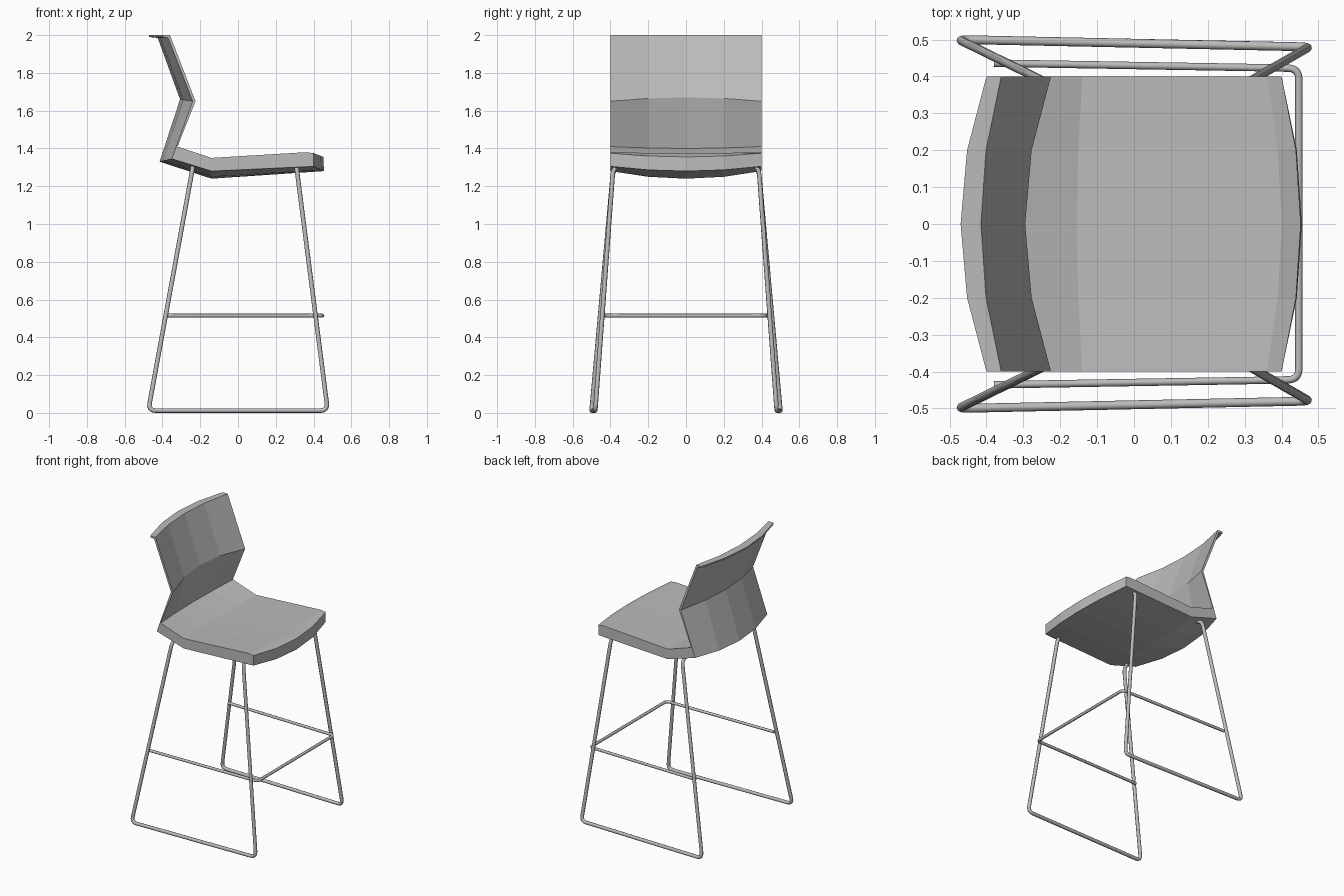
import bpy, bmesh
from mathutils import Vector

cube = bpy.data.objects.get("Cube")
if cube:
    bpy.data.objects.remove(cube, do_unlink=True)

grey = bpy.data.materials.new("mid grey")
grey.use_nodes = True
colour = (0.5, 0.5, 0.5, 1)
grey.diffuse_color = colour
grey.node_tree.nodes["Principled BSDF"].inputs["Base Color"].default_value = colour


def add_object(name, data):
    obj = bpy.data.objects.new(name, data)
    data.materials.append(grey)
    bpy.context.collection.objects.link(obj)
    return obj


def loft(name, profile, stations, half):
    """Sweep a closed x-z profile across y, blending side points to centre points."""
    bm = bmesh.new()
    rings = []
    for y in stations:
        t = 1 - (y / half) ** 2
        rings.append([bm.verts.new((sx + (cx - sx) * t, y, sz + (cz - sz) * t))
                      for sx, sz, cx, cz in profile])
    n = len(profile)
    for a, b in zip(rings, rings[1:]):
        for i in range(n):
            j = (i + 1) % n
            bm.faces.new((a[i], a[j], b[j], b[i]))
    bm.faces.new(rings[0])
    bm.faces.new(rings[-1])
    bmesh.ops.recalc_face_normals(bm, faces=bm.faces)
    bmesh.ops.triangulate(bm, faces=[f for f in bm.faces if len(f.verts) > 4])
    mesh = bpy.data.meshes.new(name)
    bm.to_mesh(mesh)
    bm.free()
    return add_object(name, mesh)


def tube(name, corners, fillet, radius=0.012):
    """Round tube along a path, with its inner corners rounded."""
    pts = [Vector(c) for c in corners]
    path = [pts[0]]
    for before, p, after in zip(pts, pts[1:], pts[2:]):
        a = p + (before - p).normalized() * fillet
        b = p + (after - p).normalized() * fillet
        for k in range(6):
            t = k / 5
            path.append(a * (1 - t) ** 2 + p * 2 * t * (1 - t) + b * t ** 2)
    path.append(pts[-1])
    curve = bpy.data.curves.new(name, "CURVE")
    curve.dimensions = "3D"
    curve.bevel_depth = radius
    curve.bevel_resolution = 2
    curve.use_fill_caps = True
    spline = curve.splines.new("POLY")
    spline.points.add(len(path) - 1)
    for sp, p in zip(spline.points, path):
        sp.co = (*p, 1)
    return add_object(name, curve)


# Seat shell: side x, side z, centre x, centre z, around the section
shell = [
    (-0.36, 2.0, -0.415, 2.0),       # top rim, front
    (-0.225, 1.65, -0.295, 1.67),    # lumbar bend
    (-0.32, 1.41, -0.345, 1.40),     # back meets seat
    (-0.14, 1.35, -0.155, 1.345),    # seat hollow
    (0.36, 1.38, 0.40, 1.375),       # seat front
    (0.40, 1.375, 0.452, 1.355),     # front lip
    (0.40, 1.305, 0.455, 1.28),      # front lower edge
    (-0.14, 1.28, -0.14, 1.24),      # underside
    (-0.35, 1.345, -0.415, 1.33),    # rear lower edge
    (-0.24, 1.65, -0.307, 1.66),     # outer bend
    (-0.37, 1.985, -0.425, 1.985),   # under the rim
    (-0.40, 1.99, -0.47, 1.99),      # rim, rear
    (-0.40, 2.0, -0.47, 2.0),
]
HALF = 0.4
loft("seat_shell", shell, [HALF * k / 4 for k in (-4, -2, 0, 2, 4)], HALF)

# Sled legs, one loop on each side
for side, s in (("left", 1), ("right", -1)):
    tube(side + "_sled_leg", [
        (-0.24, s * 0.34, 1.305), (-0.24, s * 0.385, 1.295),
        (-0.475, s * 0.5, 0.012), (0.475, s * 0.48, 0.012),
        (0.31, s * 0.385, 1.3), (0.31, s * 0.34, 1.32)], 0.04)

# Footrest running round both sides and the front
tube("footrest", [(-0.38, -0.436, 0.515), (0.447, -0.422, 0.515),
                  (0.447, 0.422, 0.515), (-0.38, 0.436, 0.515)], 0.03, 0.01)
